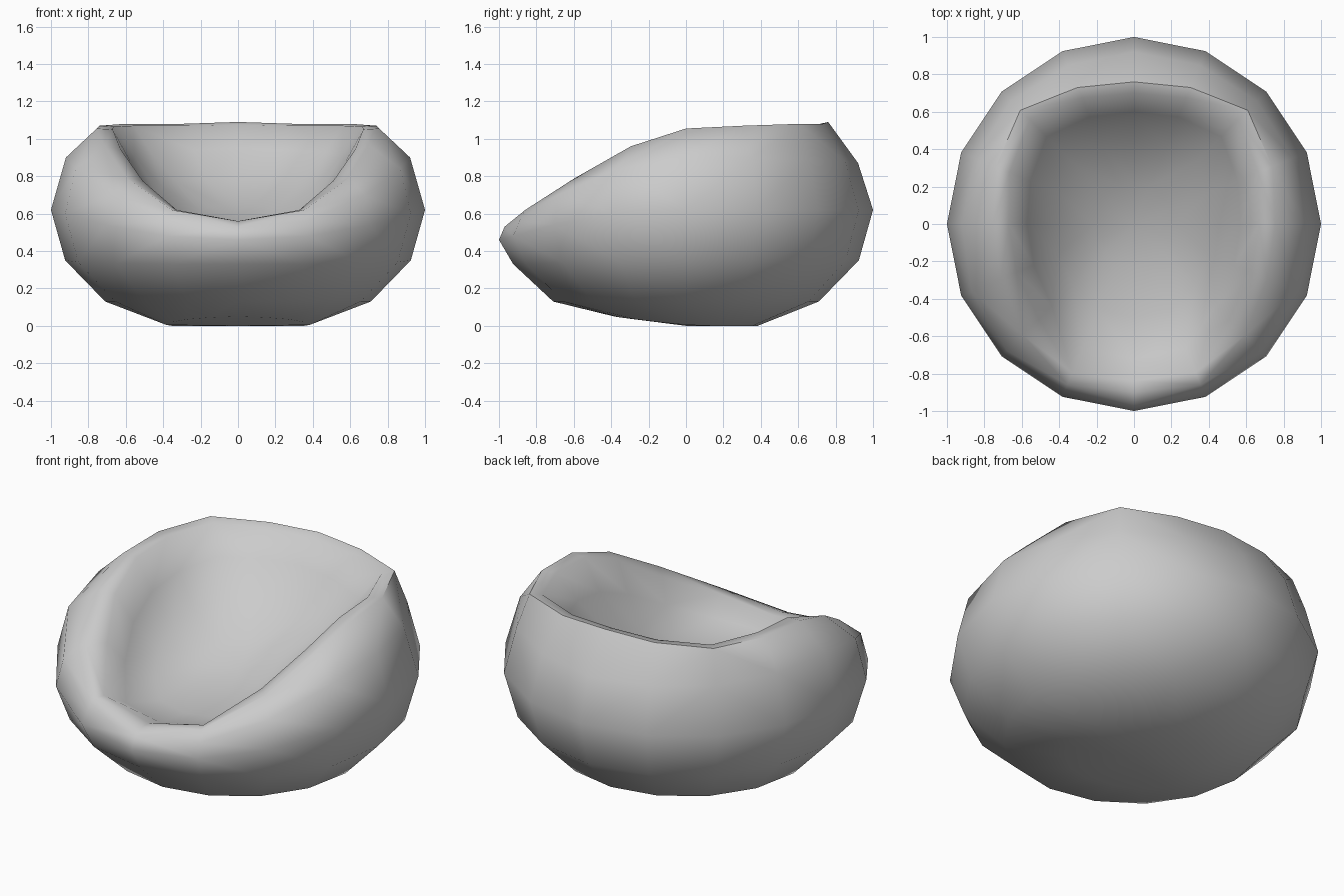
import bpy, bmesh, math
from mathutils import Vector

if "Cube" in bpy.data.objects:
    bpy.data.objects.remove(bpy.data.objects["Cube"])

N = 16  # segments round the seat
CORE = Vector((0, 0, 0.55))

# Each ring: (radius, height) at nine stations from the front (0) to the back (8)
def ring(radii, heights):
    pick = lambda v, i: v[i] if isinstance(v, (list, tuple)) else v
    return [(pick(radii, i), pick(heights, i)) for i in range(9)]

rings = [
    # rounded underside
    ring(0.383, [.05, .045, .035, .02, .005, 0, 0, 0, 0]),
    ring(0.71, .13),
    ring(0.924, [.33, .33, .335, .34, .35, .35, .35, .35, .35]),
    # widest ring
    ring(1.0, [.46, .48, .54, .60, .62, .62, .62, .62, .62]),
    # shoulder
    ring([.97, .965, .96, .94, .92, .92, .93, .92, .92],
         [.53, .56, .70, .84, .90, .90, .89, .88, .87]),
    # outer rim crest
    ring([.90, .93, .84, .77, .755, .80, .86, .79, .76],
         [.56, .62, .79, .96, 1.055, 1.07, 1.08, 1.08, 1.09]),
    # inner rim crest
    ring([.84, .86, .72, .68, .67, .72, .79, .73, .70],
         [.56, .62, .775, .945, 1.05, 1.065, 1.07, 1.07, 1.075]),
    # hollow of the seat
    ring([.72, .72, .62, .58, .57, .60, .66, .62, .60],
         [.515, .54, .66, .78, .87, .91, .93, .94, .95]),
    ring([.50, .50, .46, .44, .43, .44, .47, .45, .43],
         [.49, .50, .55, .63, .70, .745, .77, .78, .78]),
    ring(0.22, [.515, .52, .535, .56, .59, .615, .635, .645, .645]),
]
CREST = 5

bm = bmesh.new()
loops = []
for r in rings:
    loop = []
    for k in range(N):
        rad, z = r[min(k, N - k)]  # mirrored left and right
        a = math.tau * k / N
        loop.append(bm.verts.new((rad * math.sin(a), -rad * math.cos(a), z)))
    loops.append(loop)

# Skin between neighbouring rings, split along the fuller diagonal
for lo, hi in zip(loops, loops[1:]):
    for k in range(N):
        j = (k + 1) % N
        a, b, c, d = lo[k], lo[j], hi[j], hi[k]
        ac = ((a.co + c.co) / 2 - CORE).length
        bd = ((b.co + d.co) / 2 - CORE).length
        tris = ((a, b, c), (a, c, d)) if ac > bd else ((a, b, d), (b, c, d))
        for t in tris:
            bm.faces.new(t)

# Close the underside and the floor of the hollow
for loop, z in ((loops[0], 0.0), (loops[-1], 0.56)):
    mid = bm.verts.new((0, 0, z))
    for k in range(N):
        bm.faces.new((loop[k], loop[(k + 1) % N], mid))

bmesh.ops.recalc_face_normals(bm, faces=bm.faces)
for f in bm.faces:
    f.smooth = True

# Crisp seam along the back of the rim
for k in range(5, 11):
    bm.edges.get((loops[CREST][k], loops[CREST][k + 1])).smooth = False

mesh = bpy.data.meshes.new("bean_bag_seat")
bm.to_mesh(mesh)
bm.free()

fabric = bpy.data.materials.new("light grey fabric")
fabric.diffuse_color = (0.6, 0.6, 0.6, 1)
fabric.use_nodes = True
fabric.node_tree.nodes["Principled BSDF"].inputs["Base Color"].default_value = fabric.diffuse_color
mesh.materials.append(fabric)
seat = bpy.data.objects.new("bean_bag_seat", mesh)
bpy.context.collection.objects.link(seat)
